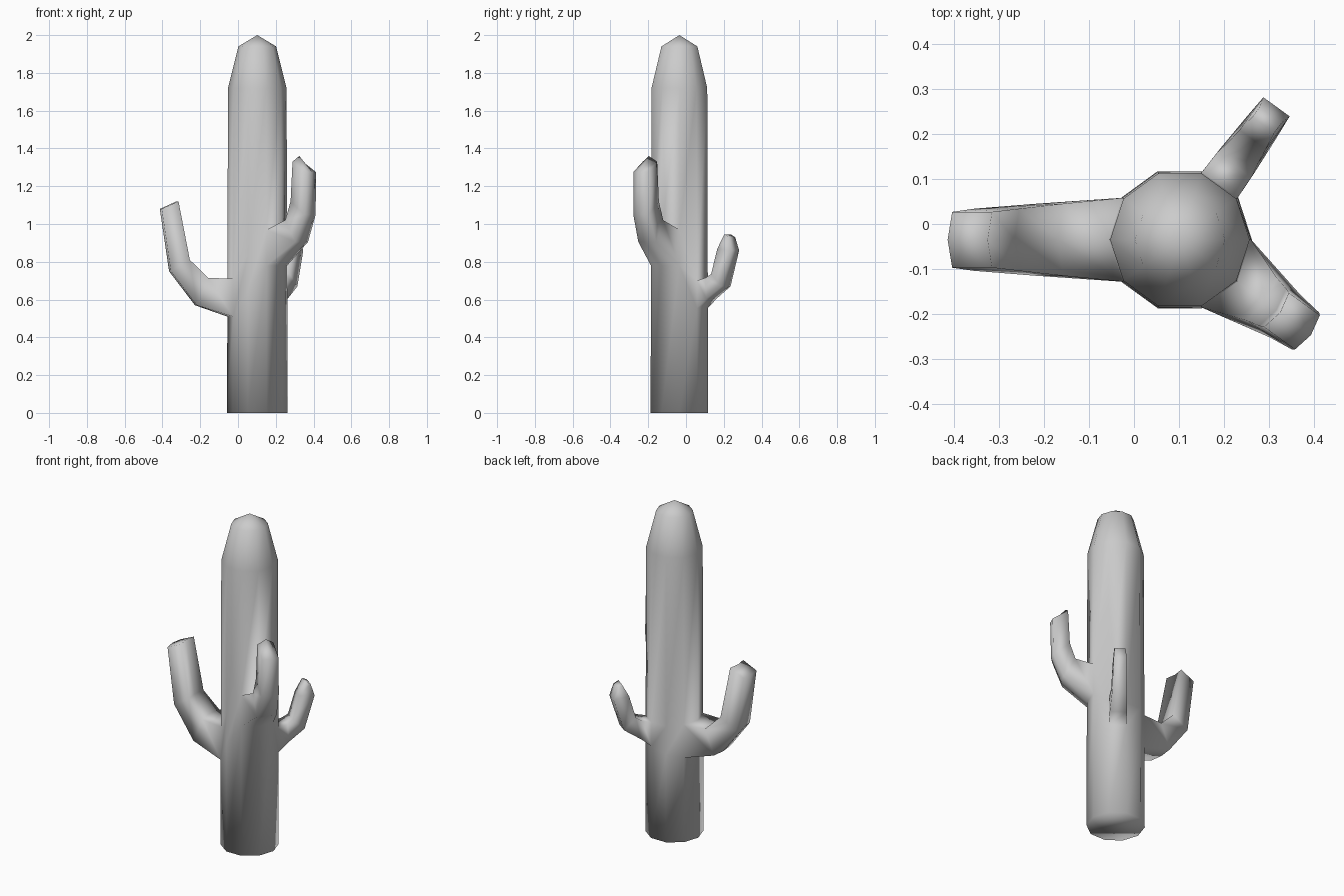
import bpy, bmesh
from math import cos, sin, radians

if "Cube" in bpy.data.objects:
    bpy.data.objects.remove(bpy.data.objects["Cube"])

CX, CY, SIDES = 0.102, -0.035, 10
bm = bmesh.new()


def polar(angle, r, z, side=0.0):
    """Vertex at a radius from the trunk axis, shifted sideways."""
    a = radians(angle)
    return bm.verts.new((CX + r * cos(a) - side * sin(a),
                         CY + r * sin(a) + side * cos(a), z))


# Heights at which each trunk column is cut, so arms can grow from the gaps
low = [.78, .555, .555, .53, .51, .51, .51, .65, .78, .78]
high = [.97, .70, .70, .70, .71, .71, .71, .84, .97, .97]


def ring(r, heights):
    return [polar(36 * i, r, z) for i, z in enumerate(heights)]


# Arms: angle, trunk columns, bulge of the middle column, peak of the tip,
# then rings of (outer radius, outer z, inner radius, inner z, half width)
arms = [
    (180, [4, 5, 6], .010, 0.0, [
        (.32, .57, .26, .715, .080),
        (.457, .75, .357, .81, .069),
        (.506, 1.08, .417, 1.12, .062)]),
    (-36, [8, 9, 0], .010, .03, [
        (.29, .905, .225, 1.02, .058),
        (.345, 1.05, .255, 1.12, .051),
        (.350, 1.275, .265, 1.33, .047)]),
    (54, [1, 2], 0.0, 0.0, [
        (.21, .605, .205, .715, .047),
        (.305, .67, .237, .735, .041),
        (.365, .86, .275, .87, .036),
        (.343, .93, .315, .945, .030)]),
]
openings = {c for arm in arms for c in arm[1][:-1]}

# Trunk
levels = [ring(.160, [0] * SIDES), ring(.1585, low), ring(.158, high),
          ring(.155, [1.72] * SIDES), ring(.1, [1.94] * SIDES)]
for n, (a, b) in enumerate(zip(levels, levels[1:])):
    for i in range(SIDES):
        if n == 1 and i in openings:
            continue
        j = (i + 1) % SIDES
        bm.faces.new((a[i], a[j], b[j], b[i]))
bm.faces.new(levels[0][::-1])
apex = polar(0, 0, 2.0)
for i in range(SIDES):
    bm.faces.new((levels[4][i], levels[4][(i + 1) % SIDES], apex))

# Arms, extruded out of the trunk openings
for angle, cols, bulge, peak, rings in arms:
    n = len(cols)
    prev = [levels[1][c] for c in cols] + [levels[2][c] for c in cols[::-1]]
    for k, (ro, zo, ri, zi, hw) in enumerate(rings):
        tip = peak if k == len(rings) - 1 else 0.0
        side = [hw * (2 * c / (n - 1) - 1) for c in range(n)]
        mid = [0 < c < n - 1 for c in range(n)]
        loop = [polar(angle, ro + bulge * m, zo, s) for s, m in zip(side, mid)]
        loop += [polar(angle, ri + bulge * m, zi + tip * m, s)
                 for s, m in zip(side[::-1], mid[::-1])]
        for i in range(2 * n):
            j = (i + 1) % (2 * n)
            bm.faces.new((prev[i], prev[j], loop[j], loop[i]))
        prev = loop
    # Tip cap
    for c in range(n - 1):
        bm.faces.new((prev[c], prev[c + 1], prev[-2 - c], prev[-1 - c]))

bmesh.ops.recalc_face_normals(bm, faces=bm.faces)
for f in bm.faces:
    f.smooth = True
mesh = bpy.data.meshes.new("cactus")
bm.to_mesh(mesh)
bm.free()
bpy.context.collection.objects.link(bpy.data.objects.new("cactus", mesh))
